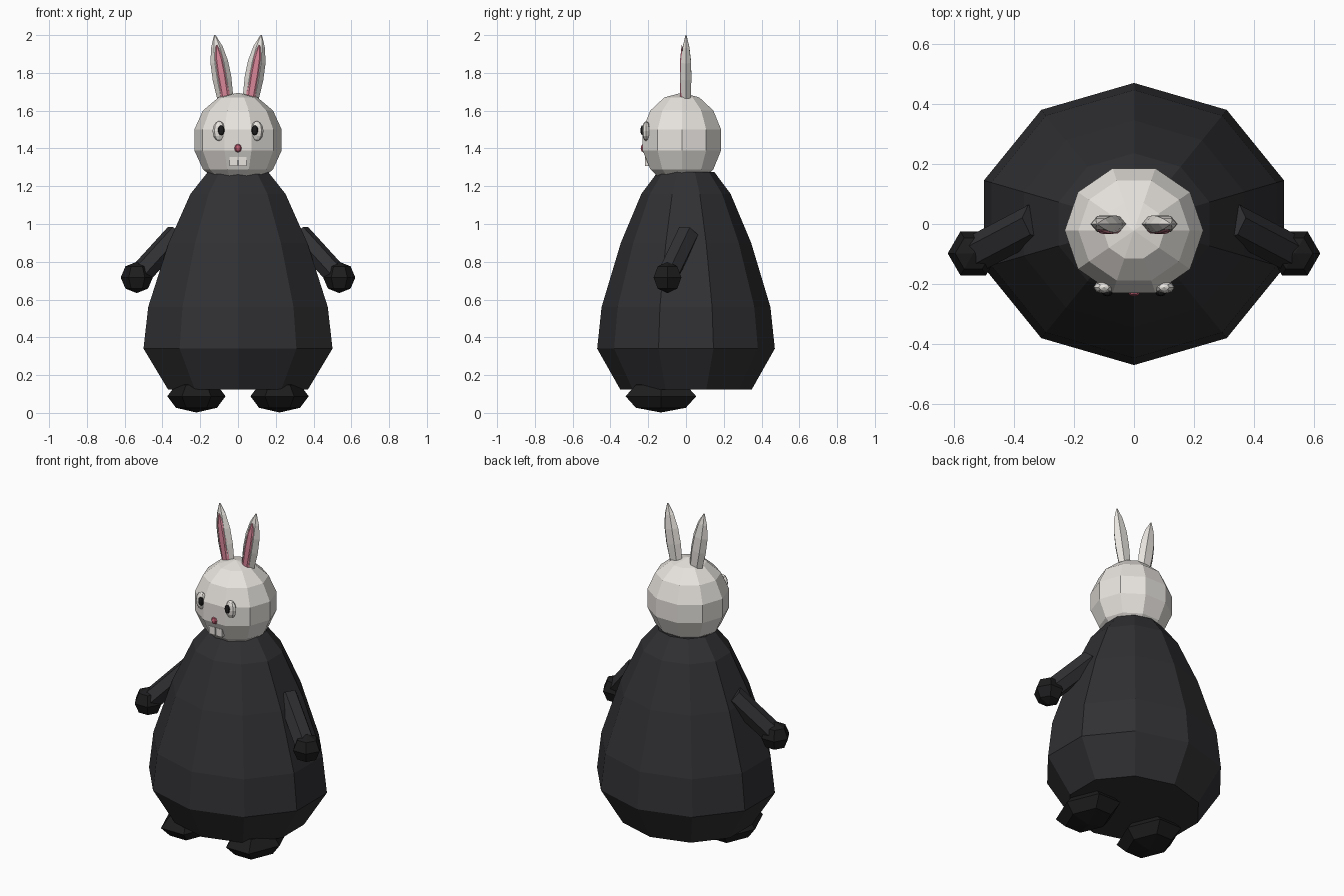
import bpy, bmesh, math
from mathutils import Vector, Matrix

if "Cube" in bpy.data.objects:
    bpy.data.objects.remove(bpy.data.objects["Cube"])

def material(name, r, g, b):
    m = bpy.data.materials.new(name)
    m.diffuse_color = (r, g, b, 1)
    m.use_nodes = True
    m.node_tree.nodes["Principled BSDF"].inputs["Base Color"].default_value = m.diffuse_color
    return m

white = material("off_white", 0.80, 0.77, 0.73)
dark = material("charcoal", 0.030, 0.030, 0.034)
black = material("black", 0.012, 0.012, 0.013)
pink = material("pink", 0.70, 0.24, 0.32)
rose = material("rose", 0.55, 0.12, 0.18)

def lathe(name, profile, sides, mat, loc=(0, 0, 0), ysc=1.0, phase=0.0, axis=None):
    """Flat-faced solid of revolution from (radius, height) points, along an optional axis."""
    bm = bmesh.new()
    rings = []
    for r, z in profile:
        angles = [math.radians(phase) + 2 * math.pi * i / sides for i in range(sides)]
        rings.append([bm.verts.new((r * math.cos(a), ysc * r * math.sin(a), z)) for a in angles])
    for lo, hi in zip(rings, rings[1:]):
        for i in range(sides):
            j = (i + 1) % sides
            bm.faces.new((lo[i], lo[j], hi[j], hi[i]))
    bm.faces.new(rings[0][::-1])
    bm.faces.new(rings[-1])
    bmesh.ops.remove_doubles(bm, verts=bm.verts, dist=1e-5)
    bmesh.ops.dissolve_degenerate(bm, edges=bm.edges, dist=1e-5)
    if axis is not None:
        q = Vector((0, 0, 1)).rotation_difference(Vector(axis).normalized())
        bm.transform(q.to_matrix().to_4x4())
    bm.transform(Matrix.Translation(loc))
    bmesh.ops.recalc_face_normals(bm, faces=bm.faces)
    me = bpy.data.meshes.new(name)
    bm.to_mesh(me)
    bm.free()
    me.materials.append(mat)
    ob = bpy.data.objects.new(name, me)
    bpy.context.collection.objects.link(ob)
    return ob

def ball(name, loc, rx, ry, rz, sides, rings, mat, phase=0.0):
    """Low-poly ellipsoid."""
    prof = []
    for k in range(rings + 1):
        a = math.pi * (k / rings - 0.5)
        r = 0.0 if k in (0, rings) else rx * math.cos(a)
        prof.append((r, rz * math.sin(a)))
    return lathe(name, prof, sides, mat, loc, ry / rx, phase)

# Body: ten-sided pear, slightly wider than deep
body = [(0.39, 0.125), (0.526, 0.34), (0.50, 0.56), (0.386, 0.90), (0.264, 1.16), (0.168, 1.275)]
lathe("body", body, 10, dark, ysc=0.894, phase=90)

# Head
ball("head", (0, -0.022, 1.445), 0.237, 0.224, 0.25, 10, 7, white)

# Nose
ball("nose", (0, -0.226, 1.402), 0.023, 0.016, 0.023, 6, 4, rose)

for s, side in ((-1, "left"), (1, "right")):
    # Ear with pink lining
    tilt = (s * 0.055, 0, 0.33)
    ear = [(0.043, 0), (0.050, 0.10), (0.047, 0.19), (0.031, 0.27), (0.004, 0.335)]
    lathe(side + "_ear", ear, 6, white, (s * 0.068, 0, 1.67), 0.66, 0, tilt)
    lining = [(0.026, 0), (0.030, 0.12), (0.024, 0.20), (0.004, 0.275)]
    lathe(side + "_ear_lining", lining, 6, pink, (s * 0.068, -0.022, 1.675), 0.42, 0, tilt)

    # Eye and pupil
    ball(side + "_eye", (s * 0.10, -0.211, 1.492), 0.035, 0.022, 0.053, 8, 6, white)
    ball(side + "_pupil", (s * 0.089, -0.230, 1.496), 0.018, 0.011, 0.027, 8, 6, black)

    # Front tooth
    bpy.ops.mesh.primitive_cube_add(size=1, location=(s * 0.0235, -0.205, 1.33))
    tooth = bpy.context.object
    tooth.name = side + "_tooth"
    tooth.scale = (0.043, 0.024, 0.048)
    tooth.data.materials.append(white)

    # Arm, hand and foot
    a, b = Vector((s * 0.325, 0.008, 0.945)), Vector((s * 0.53, -0.10, 0.72))
    lathe(side + "_arm", [(0.062, 0), (0.062, (b - a).length)], 6, dark, a, 1, 0, b - a)
    ball(side + "_hand", (s * 0.536, -0.098, 0.717), 0.085, 0.085, 0.083, 6, 4, black)
    ball(side + "_foot", (s * 0.22, -0.133, 0.088), 0.154, 0.216, 0.086, 6, 4, black)
